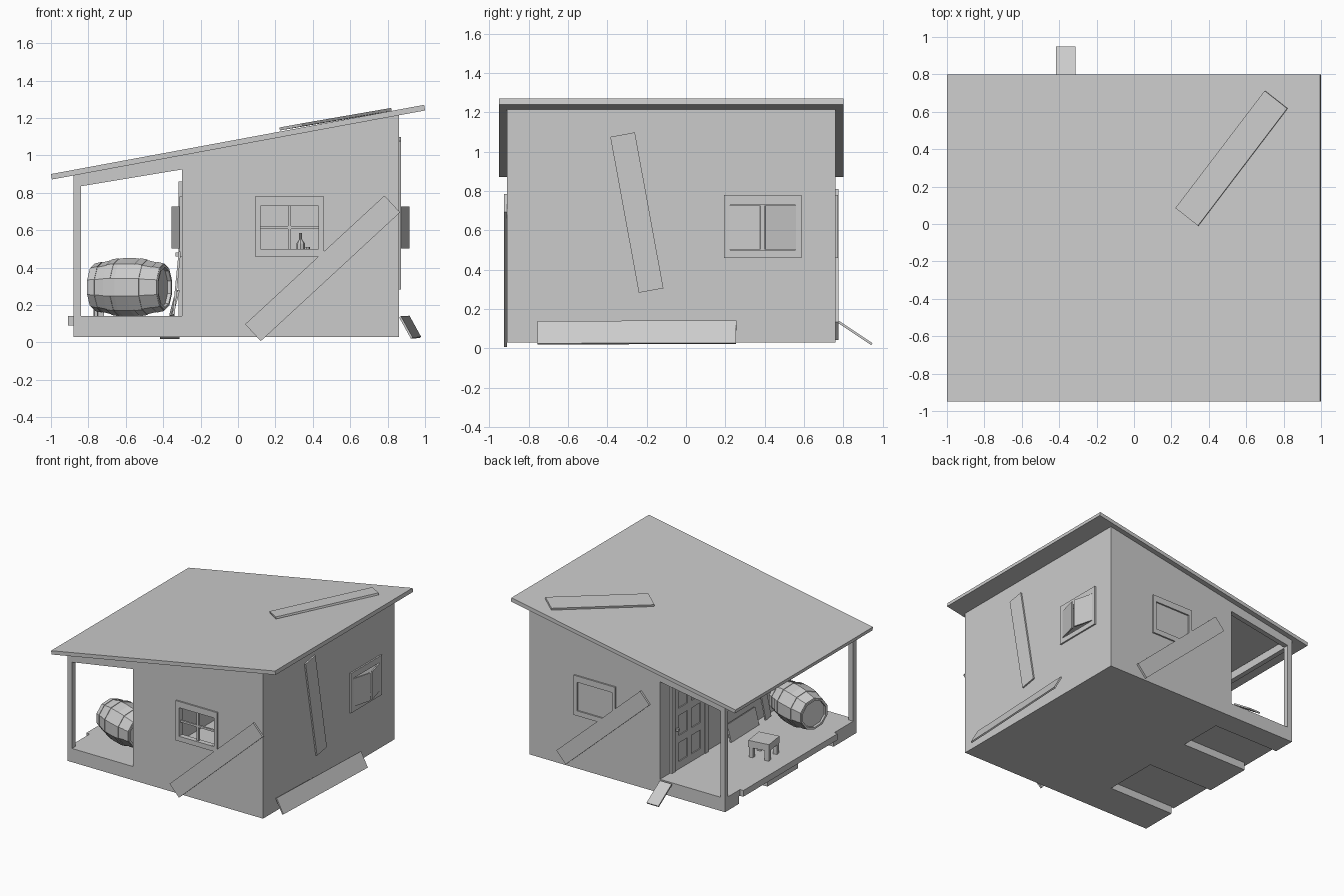
import bpy, bmesh, math
from mathutils import Matrix, Vector

if "Cube" in bpy.data.objects:
    bpy.data.objects.remove(bpy.data.objects["Cube"])


def finish(name, bm, M=None):
    if M is not None:
        bm.transform(M)
    bmesh.ops.recalc_face_normals(bm, faces=bm.faces)
    me = bpy.data.meshes.new(name)
    bm.to_mesh(me)
    bm.free()
    ob = bpy.data.objects.new(name, me)
    bpy.context.collection.objects.link(ob)
    return ob


def box(name, x0, x1, y0, y1, z0, z1, M=None):
    bm = bmesh.new()
    bmesh.ops.create_cube(bm, size=1)
    for v in bm.verts:
        v.co = ((x0 + x1) / 2 + v.co.x * (x1 - x0),
                (y0 + y1) / 2 + v.co.y * (y1 - y0),
                (z0 + z1) / 2 + v.co.z * (z1 - z0))
    return finish(name, bm, M)


def prism(name, pts, y0, y1):
    """Extrude an xz outline along y."""
    bm = bmesh.new()
    f = bm.faces.new([bm.verts.new((x, y0, z)) for x, z in pts])
    ext = bmesh.ops.extrude_face_region(bm, geom=[f])['geom']
    bmesh.ops.translate(bm, vec=(0, y1 - y0, 0),
                        verts=[g for g in ext if isinstance(g, bmesh.types.BMVert)])
    return finish(name, bm)


def board(name, p0, p1, width, normal, thick=0.012):
    """Flat plank between two end centres, broad side facing normal."""
    p0, p1 = Vector(p0), Vector(p1)
    a = (p1 - p0).normalized()
    n = Vector(normal)
    n = (n - a * n.dot(a)).normalized()
    M = Matrix((a, n.cross(a), n)).transposed().to_4x4()
    M.translation = (p0 + p1) / 2
    h = (p1 - p0).length / 2
    return box(name, -h, h, -width / 2, width / 2, -thick / 2, thick / 2, M)


def lathe(name, prof, n, M):
    """Spin (radius, height) points about local z."""
    bm = bmesh.new()
    vs = [bm.verts.new((r, 0, z)) for r, z in prof]
    es = [bm.edges.new(e) for e in zip(vs, vs[1:])]
    bmesh.ops.spin(bm, geom=vs + es, axis=(0, 0, 1), cent=(0, 0, 0),
                   angle=2 * math.pi, steps=n)
    bmesh.ops.remove_doubles(bm, verts=bm.verts, dist=1e-4)
    return finish(name, bm, M)


def cut(ob, cutter):
    m = ob.modifiers.new('cut', 'BOOLEAN')
    m.operation, m.object, m.solver = 'DIFFERENCE', cutter, 'EXACT'
    bpy.context.view_layer.objects.active = ob
    bpy.ops.object.modifier_apply(modifier=m.name)
    bpy.data.objects.remove(cutter)


def under(x):
    """Height of the roof underside."""
    return 0.87 + 0.185 * (x + 1)


Y0, Y1 = -0.91, 0.76

# base and porch floor with two gaps below it
box('room_floor', -0.30, 0.86, Y0, Y1, 0.03, 0.14)
box('porch_floor', -0.88, -0.30, Y0, Y1, 0.09, 0.14)
box('porch_edge', -0.91, -0.88, -0.63, 0.57, 0.09, 0.14)
for y0, y1 in ((Y0, -0.62), (-0.17, 0.22), (0.58, Y1)):
    box('porch_footing', -0.88, -0.30, y0, y1, 0.03, 0.09)

# sloped roof
prism('roof', [(-0.995, under(-0.995)), (1, under(1)), (0.995, 1.27), (-1, 0.90)], -0.95, 0.80)

# room walls, hollow
t = 0.03
walls = prism('walls', [(-0.30, 0.14), (0.86, 0.14), (0.86, under(0.86)), (-0.30, under(-0.30))], Y0, Y1)
cut(walls, box('cutter', -0.30 + t, 0.86 - t, Y0 + t, Y1 - t, 0.0, 1.5))

# porch posts and beams
for y0 in (Y0, Y1 - 0.04):
    prism('porch_post', [(-0.88, 0.14), (-0.84, 0.14), (-0.84, under(-0.84)), (-0.88, under(-0.88))], y0, y0 + 0.04)
    prism('porch_side_beam', [(-0.84, under(-0.84) - 0.065), (-0.30, under(-0.30) - 0.075),
                              (-0.30, under(-0.30)), (-0.84, under(-0.84))], y0, y0 + 0.04)
box('porch_front_beam', -0.88, -0.84, Y0 + 0.04, Y1 - 0.04, 0.83, under(-0.88))


def window(side, loc, turn, w, shutters):
    """Window in local space: x along the wall, -y outward."""
    M = Matrix.Translation(loc) @ Matrix.Rotation(math.radians(turn), 4, 'Z')
    z0, z1, h = 0.50, 0.73, w / 2
    cut(walls, box('cutter', -h, h, -0.1, 0.1, z0, z1, M))
    d0, d1 = -0.012, 0.0
    for s in (-1, 1):
        a, b = sorted((s * h, s * (h + 0.03)))
        box(side + '_window_jamb', a, b, d0, d1, z0, z1, M)
    box(side + '_window_sill', -h - 0.03, h + 0.03, d0, d1, 0.46, z0, M)
    box(side + '_window_head', -h - 0.03, h + 0.03, d0, d1, z1, 0.78, M)
    if not shutters:
        box(side + '_window_upright', -0.009, 0.009, 0.005, 0.02, z0, z1, M)
        box(side + '_window_crossbar', -h, h, 0.005, 0.02, 0.607, 0.623, M)
        return
    for s in (-1, 1):
        H = M @ Matrix.Translation((s * h, -0.008, 0)) @ Matrix.Rotation(math.radians(s * 15), 4, 'Z')
        a, b = sorted((0, -s * (h - 0.006)))
        box(side + '_shutter', a, b, -0.006, 0.006, z0 + 0.003, z1 - 0.003, H)


window('front', (0.275, Y0, 0), 0, 0.31, False)
window('back', (0.275, Y1, 0), 180, 0.31, False)
window('right', (0.86, 0.39, 0), 90, 0.335, True)
window('porch', (-0.30, -0.20, 0), -90, 0.335, True)

# panelled door with frame on the porch side
D = Matrix.Translation((-0.30, 0.40, 0)) @ Matrix.Rotation(math.radians(-90), 4, 'Z')
box('door_panel', -0.19, 0.19, -0.004, 0.0, 0.14, 0.82, D)
for x in (-0.165, 0, 0.165):
    box('door_stile', x - 0.025, x + 0.025, -0.012, -0.003, 0.14, 0.82, D)
for z in (0.17, 0.38, 0.60, 0.79):
    for x in (-0.0825, 0.0825):
        box('door_rail', x - 0.0575, x + 0.0575, -0.012, -0.003, z - 0.03, z + 0.03, D)
for s in (-1, 1):
    box('door_frame_side', s * 0.21 - 0.02, s * 0.21 + 0.02, -0.018, 0.0, 0.14, 0.82, D)
box('door_frame_top', -0.23, 0.23, -0.018, 0.0, 0.82, 0.86, D)
box('door_handle', -0.175, -0.155, -0.035, -0.012, 0.46, 0.48, D)

# loose planks nailed on and leaning around the hut
board('front_plank', (0.08, -0.917, 0.052), (0.825, -0.917, 0.74), 0.123, (0, -1, 0), 0.016)
board('back_plank', (0.57, 0.768, 0.09), (-0.175, 0.768, 0.765), 0.123, (0, 1, 0), 0.016)
board('right_plank', (0.866, -0.3225, 1.0875), (0.866, -0.1775, 0.295), 0.127, (1, 0, 0))
rt = lambda x: 0.90 + 0.1855 * (x + 1) + 0.008
board('roof_plank', (0.283, 0.038, rt(0.283) + 0.006), (0.76, 0.665, rt(0.76)), 0.155, (-0.182, 0, 0.983), 0.016)
board('right_leaning_plank', (0.898, -0.755, 0.08), (0.943, 0.255, 0.083), 0.13, (0.87, 0, 0.48))
board('back_leaning_plank', (-0.365, 0.775, 0.135), (-0.365, 0.945, 0.022), 0.105, (0, 0.55, 0.83))
board('porch_low_plank', (-0.335, -0.42, 0.21), (-0.345, -0.05, 0.21), 0.14, (-0.95, 0, 0.25))
board('porch_tall_plank', (-0.345, -0.55, 0.145), (-0.312, -0.50, 0.48), 0.07, (-1, 0, 0.1))

# barrel on its side
B = (Matrix.Translation((-0.58, -0.60, 0.295)) @ Matrix.Rotation(math.radians(-19), 4, 'Z')
     @ Matrix.Rotation(math.radians(90), 4, 'Y'))
half = [(0, 0.18), (0.107, 0.18), (0.107, 0.20), (0.122, 0.20), (0.145, 0.10), (0.155, 0.035)]
lathe('barrel', half + [(r, -z) for r, z in reversed(half)], 10, B)
for za, ra, zb, rb in ((0.195, 0.123, 0.155, 0.132), (0.10, 0.145, 0.06, 0.151)):
    for s in (-1, 1):
        lathe('barrel_hoop', [(ra - 0.005, s * za), (ra + 0.004, s * za),
                              (rb + 0.004, s * zb), (rb - 0.005, s * zb)], 10, B)

# small porch stool
S = Matrix.Translation((-0.68, -0.02, 0.14)) @ Matrix.Rotation(math.radians(8), 4, 'Z')
box('stool_seat', -0.085, 0.085, -0.085, 0.085, 0.08, 0.135, S)
for sx in (-1, 1):
    for sy in (-1, 1):
        box('stool_leg', sx * 0.065 - 0.017, sx * 0.065 + 0.017,
            sy * 0.065 - 0.017, sy * 0.065 + 0.017, 0, 0.08, S)

# table with bottle and cup inside
box('table_top', 0.12, 0.58, -0.25, 0.15, 0.43, 0.46)
for x in (0.15, 0.55):
    for y in (-0.22, 0.12):
        box('table_leg', x - 0.02, x + 0.02, y - 0.02, y + 0.02, 0.14, 0.43)
lathe('bottle', [(0, 0), (0.022, 0), (0.022, 0.07), (0.008, 0.09), (0.008, 0.125), (0, 0.125)], 8,
      Matrix.Translation((0.335, -0.05, 0.46)))
lathe('cup', [(0, 0), (0.018, 0), (0.02, 0.05), (0, 0.05)], 8, Matrix.Translation((0.365, 0.02, 0.46)))
